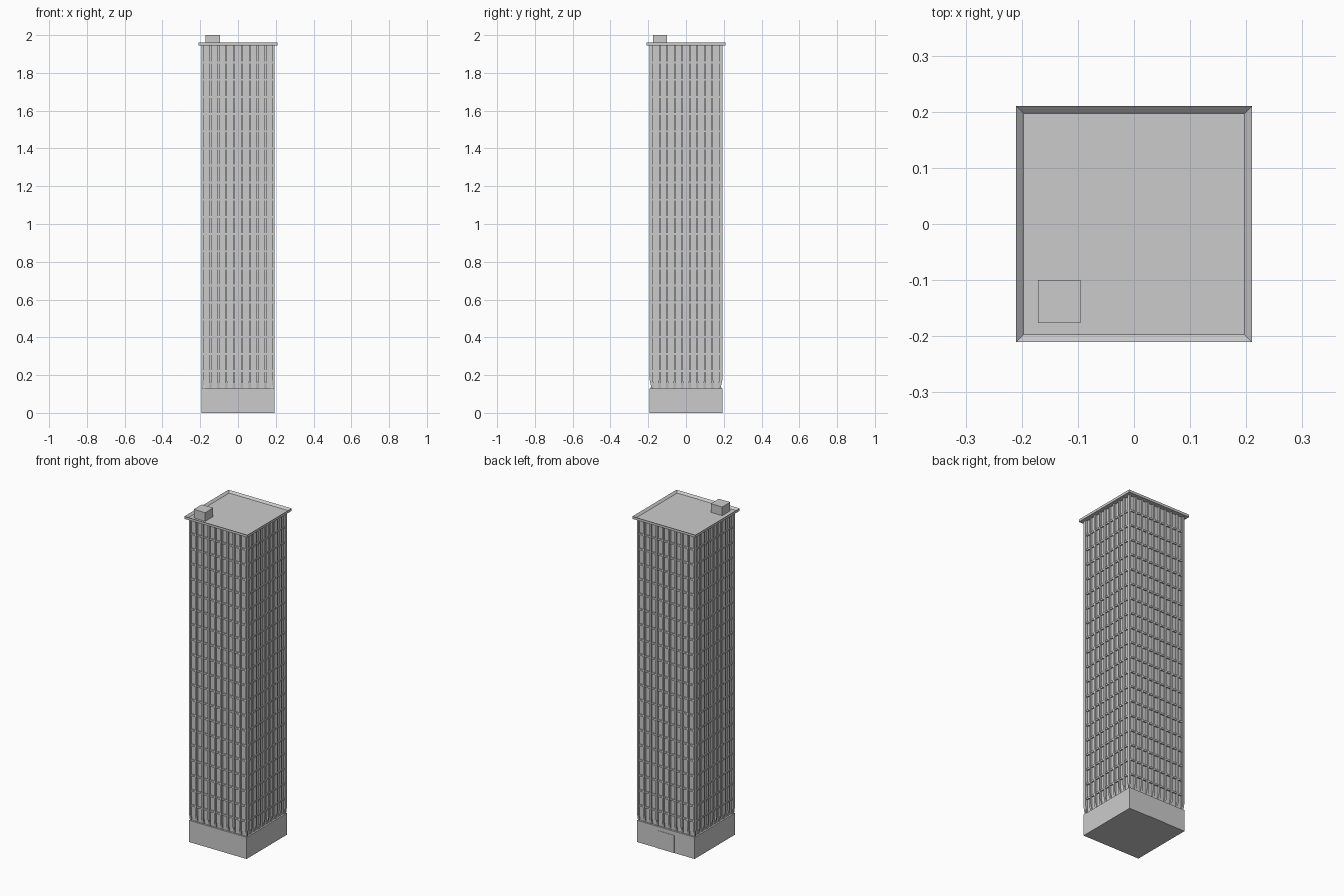
import bpy, bmesh
from mathutils import Matrix, Vector
from math import pi

if "Cube" in bpy.data.objects:
    bpy.data.objects.remove(bpy.data.objects["Cube"])

HALF, CORE = 0.192, 0.181          # outer facade plane, window plane
Z0, Z1, FLOORS, BAYS = 0.13, 1.945, 20, 9


def finish(bm, name):
    bmesh.ops.recalc_face_normals(bm, faces=bm.faces)
    me = bpy.data.meshes.new(name)
    bm.to_mesh(me)
    bm.free()
    ob = bpy.data.objects.new(name, me)
    bpy.context.collection.objects.link(ob)
    return ob


def add_box(bm, lo, hi, rot=Matrix()):
    lo, hi = Vector(lo), Vector(hi)
    m = rot @ Matrix.Translation((lo + hi) / 2) @ Matrix.Diagonal((*(hi - lo), 1))
    bmesh.ops.create_cube(bm, size=1, matrix=m)


def box(name, lo, hi):
    bm = bmesh.new()
    add_box(bm, lo, hi)
    return finish(bm, name)


def add_mullion(bm, x, rot):
    # straight post whose foot spreads and slopes back to the window plane
    w, foot = 0.005, 0.008
    rings = [(Z0, foot, CORE + 0.002), (Z0 + 0.042, w, HALF), (Z1, w, HALF)]
    loops = []
    for z, hw, d in rings:
        pts = [(x - hw, -d), (x + hw, -d), (x + hw, -CORE + 0.003), (x - hw, -CORE + 0.003)]
        # keep corner posts within the facade width
        loops.append([bm.verts.new(rot @ Vector((max(-HALF, min(HALF, px)), py, z)))
                      for px, py in pts])
    for a, b in zip(loops, loops[1:]):
        for i in range(4):
            j = (i + 1) % 4
            bm.faces.new((a[i], a[j], b[j], b[i]))
    bm.faces.new(loops[0][::-1])
    bm.faces.new(loops[-1])


# base, window core and entrance
box("base", (-HALF, -HALF, 0), (HALF, HALF, Z0))
box("window_walls", (-CORE, -CORE, Z0), (CORE, CORE, Z1))
box("entrance_door", (-0.057, HALF - 0.005, 0), (0.057, HALF + 0.002, 0.106))

# facade grid on all four sides
step = (Z1 - Z0) / FLOORS
for k, side in enumerate(("front", "right", "back", "left")):
    rot = Matrix.Rotation(k * pi / 2, 4, 'Z')
    span = 0.187 if k % 2 == 0 else 0.179
    bm = bmesh.new()
    for i in range(BAYS + 1):
        add_mullion(bm, -span + 2 * span * i / BAYS, rot)
    finish(bm, side + "_mullions")
    bm = bmesh.new()
    for f in range(1, FLOORS):
        z = Z0 + f * step
        add_box(bm, (-span, -HALF + 0.004, z - 0.005), (span, -CORE + 0.003, z + 0.005), rot)
    finish(bm, side + "_floor_bands")

# cornice: slab with a sunken roof deck
bm = bmesh.new()
add_box(bm, (-0.21, -0.21, Z1), (0.21, 0.21, 1.96))
bm.faces.ensure_lookup_table()
top = [f for f in bm.faces if f.normal.z > 0.9 or f.calc_center_median().z > 1.959]
bmesh.ops.inset_region(bm, faces=top, thickness=0.018)
bmesh.ops.translate(bm, verts=top[0].verts, vec=(0, 0, -0.012))
finish(bm, "cornice_and_roof")

# rooftop plant room
box("rooftop_hut", (-0.171, -0.176, 1.946), (-0.095, -0.10, 2.0))
